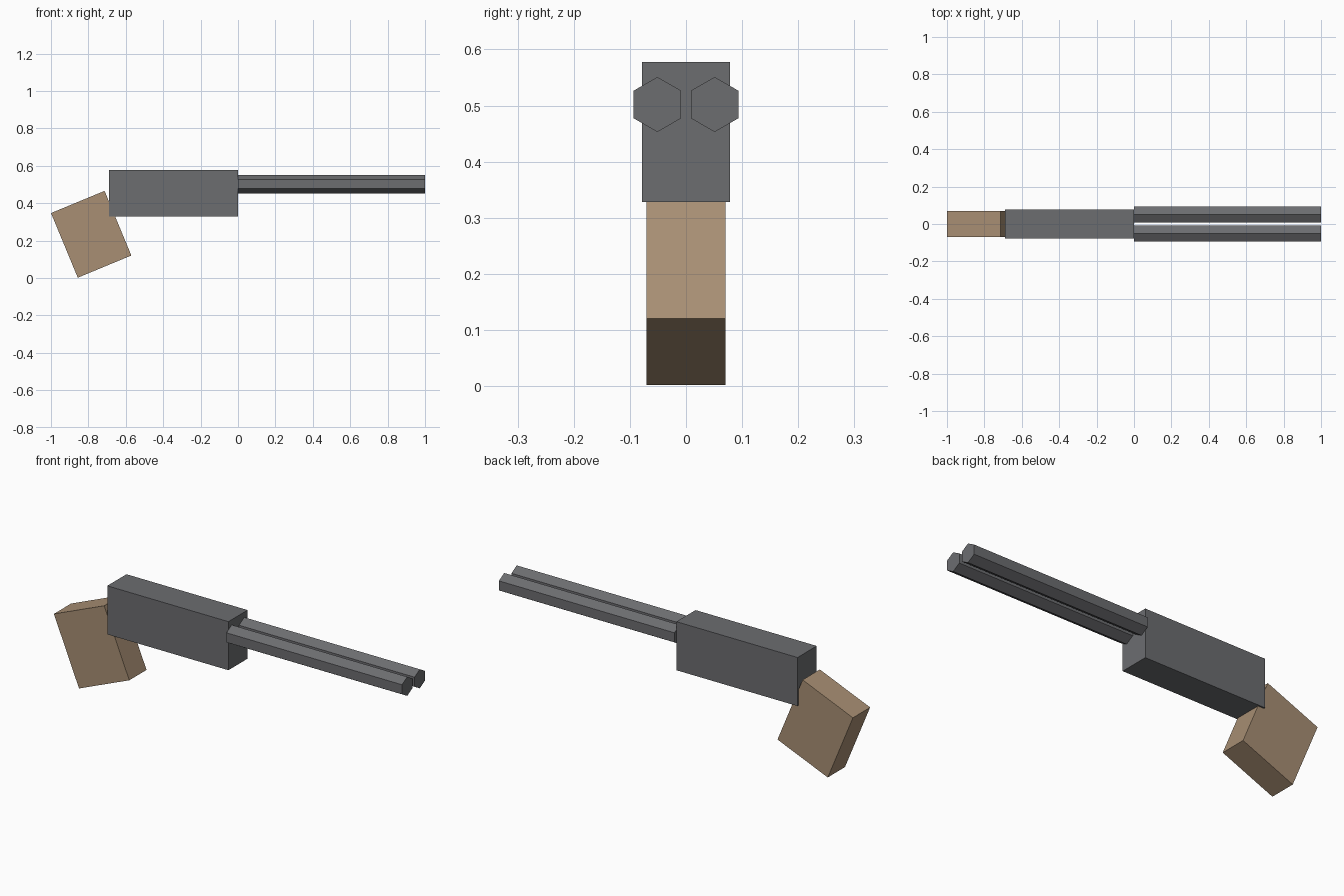
import bpy
import math

if "Cube" in bpy.data.objects:
    bpy.data.objects.remove(bpy.data.objects["Cube"])


def make_material(name, rgb):
    mat = bpy.data.materials.new(name)
    mat.diffuse_color = (*rgb, 1.0)
    mat.use_nodes = True
    mat.node_tree.nodes["Principled BSDF"].inputs["Base Color"].default_value = mat.diffuse_color
    return mat


gunmetal = make_material("gunmetal grey", (0.150, 0.153, 0.163))
wood = make_material("tan wood", (0.392, 0.275, 0.174))


def add_box(name, centre, size, mat, tilt=0.0):
    bpy.ops.mesh.primitive_cube_add(size=1, location=centre, rotation=(0, tilt, 0))
    obj = bpy.context.object
    obj.name = name
    obj.scale = size
    obj.data.materials.append(mat)
    return obj


def add_barrel(name, y):
    # six-sided tube along x, with one corner pointing up
    bpy.ops.mesh.primitive_cylinder_add(vertices=6, radius=0.049, depth=1.0,
                                        location=(0.5, y, 0.502),
                                        rotation=(0, math.radians(90), 0))
    obj = bpy.context.object
    obj.name = name
    # turn the section so that its flat sides face left and right
    for v in obj.data.vertices:
        i = round(math.degrees(math.atan2(v.co.y, v.co.x)) / 30) * 30
        a = math.radians(math.floor(i / 60) * 60)
        v.co.x, v.co.y = 0.049 * math.cos(a), 0.049 * math.sin(a)
    obj.data.materials.append(gunmetal)
    return obj


# receiver block
add_box("receiver", (-0.345, 0, 0.453), (0.69, 0.156, 0.25), gunmetal)

# tilted grip behind the receiver
add_box("grip", (-0.785, 0, 0.234), (0.31, 0.14, 0.374), wood, math.radians(-22.5))

# twin barrels side by side
for label, side in (("left", 1), ("right", -1)):
    add_barrel(label + "_barrel", 0.051 * side)
